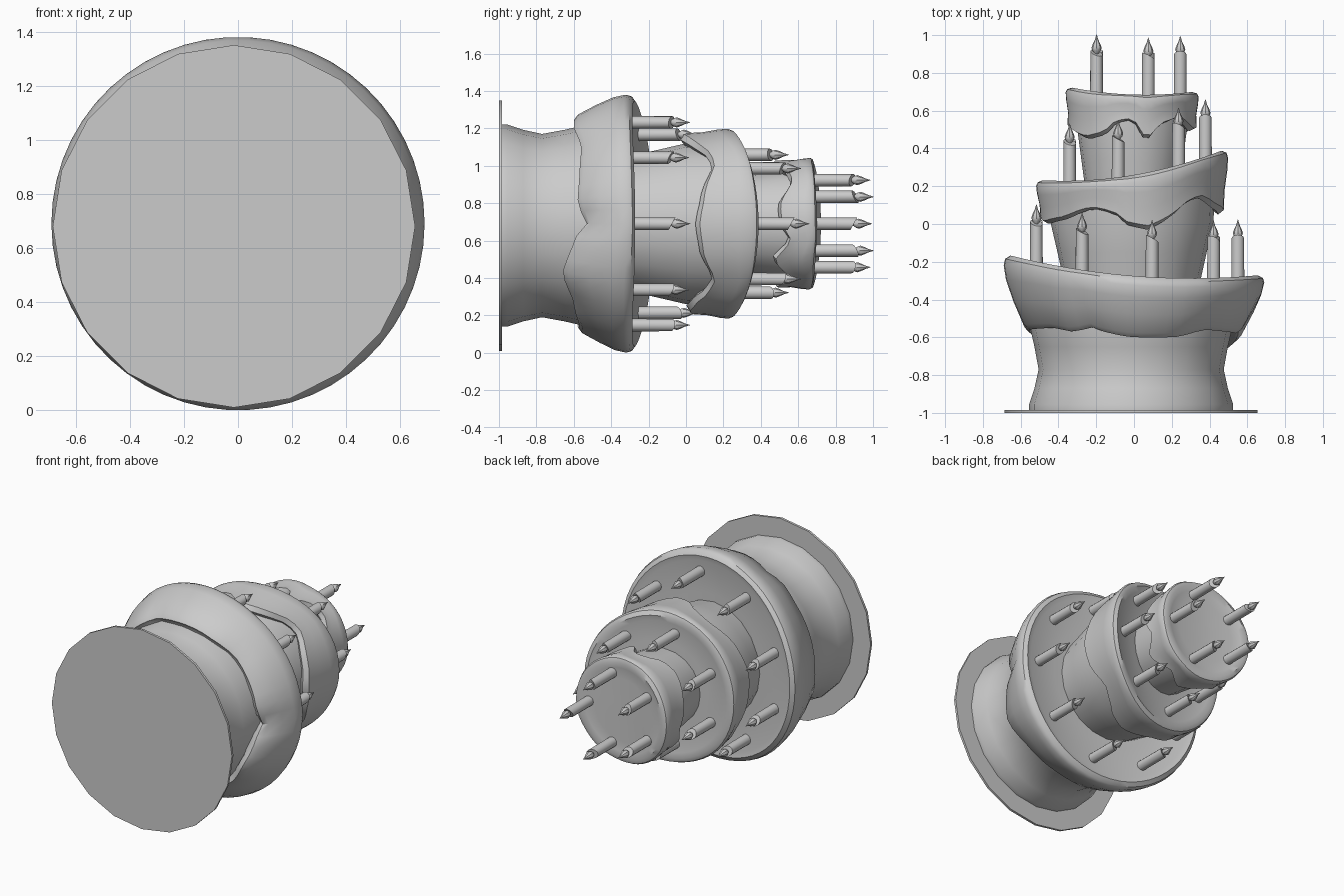
import bpy, bmesh, math

if "Cube" in bpy.data.objects:
    bpy.data.objects.remove(bpy.data.objects["Cube"])

CZ = 0.69  # height of the cake axis, which runs along y


def loft(name, rings, sharp=40):
    """Skin closed rings of points, capping both ends."""
    bm = bmesh.new()
    vs = [[bm.verts.new(p) for p in ring] for ring in rings]
    n = len(vs[0])
    for a, b in zip(vs, vs[1:]):
        for i in range(n):
            j = (i + 1) % n
            bm.faces.new((a[i], a[j], b[j], b[i]))
    bm.faces.new(vs[0])
    bm.faces.new(vs[-1])
    bmesh.ops.recalc_face_normals(bm, faces=bm.faces)
    me = bpy.data.meshes.new(name)
    bm.to_mesh(me)
    bm.free()
    ob = bpy.data.objects.new(name, me)
    bpy.context.collection.objects.link(ob)
    bpy.ops.object.select_all(action='DESELECT')
    ob.select_set(True)
    bpy.context.view_layer.objects.active = ob
    bpy.ops.object.shade_smooth_by_angle(angle=math.radians(sharp))
    return ob


def circle(r, y, n, cx=0.0, cz=CZ, slant=0.0, slant_dir=0.0):
    ring = []
    for i in range(n):
        t = 2 * math.pi * i / n + math.pi / 2
        ring.append((cx + r * math.cos(t), y + slant * math.cos(t - slant_dir),
                     cz + r * math.sin(t)))
    return ring


def turned(name, profile, n, cx=0.0, cz=CZ):
    return loft(name, [circle(r, y, n, cx, cz) for y, r in profile])


def wave(points, deg):
    """Smooth periodic interpolation of (angle, y) points."""
    pts = sorted((a % 360, y) for a, y in points)
    pts = [(pts[-1][0] - 360, pts[-1][1])] + pts + [(pts[0][0] + 360, pts[0][1])]
    for (a0, y0), (a1, y1) in zip(pts, pts[1:]):
        if a0 <= deg <= a1:
            s = (deg - a0) / (a1 - a0)
            s = 0.5 * s + 0.25 * (1 - math.cos(math.pi * s))
            return y0 + (y1 - y0) * s


def icing(name, top, drips, r_low, r_max, cx, n=54):
    """Puffy icing cap: wavy lower edge, tilted curved top."""
    d = r_max - r_low
    # (radius, fraction from lower edge to top, extra y)
    prof = [(r_low - 0.05, 0, 0.03), (r_low - 0.01, 0, 0.0), (r_low + 0.02, 0.07, 0),
            (r_low + 0.58 * d, 0.38, 0), (r_low + 0.9 * d, 0.66, 0),
            (r_max, 0.85, 0), (r_max - 0.008, 0.94, 0), (r_max - 0.035, 1, 0),
            (r_max - 0.07, 1, -0.008), (r_max * 0.6, 1, -0.008), (r_max * 0.2, 1, -0.008)]
    rings = []
    for r, f, dy in prof:
        ring = []
        for i in range(n):
            deg = 360 * i / n
            x = cx + r * math.cos(math.radians(deg))
            z = CZ + r * math.sin(math.radians(deg))
            low = wave(drips, deg)
            ring.append((x, low + (top(x) - low) * f + dy, z))
        rings.append(ring)
    return loft(name, rings)


def candles(prefix, count, radius, top):
    for k in range(count):
        a = 2 * math.pi * k / count
        x, z = radius * math.cos(a), CZ + radius * math.sin(a)
        y = top(x)
        loft(f"{prefix}_candle_{k + 1}",
             [circle(0.034, y - 0.04, 12, x, z),
              circle(0.033, y + 0.205, 12, x, z, 0.018, a + math.pi / 2)])
        turned(f"{prefix}_flame_{k + 1}",
               [(y + 0.2, 0.01), (y + 0.217, 0.022), (y + 0.232, 0.027),
                (y + 0.252, 0.02), (y + 0.275, 0.009), (y + 0.303, 0.001)], 8, x, z)


# Plate
turned("plate", [(-1.0, 0.67), (-0.984, 0.67)], 20, -0.015, 0.68)

# Cake tiers
turned("bottom_tier", [(-0.985, 0.54), (-0.955, 0.54), (-0.87, 0.512), (-0.77, 0.49),
                       (-0.65, 0.512), (-0.55, 0.535), (-0.4, 0.54)], 20, -0.015, 0.68)
turned("middle_tier", [(-0.33, 0.355), (-0.15, 0.395), (0.0, 0.43), (0.2, 0.44)], 20, -0.01)
turned("top_tier", [(0.2, 0.25), (0.35, 0.27), (0.5, 0.29), (0.62, 0.295)], 20, -0.01)


# Tilted, dished icing tops
def top1(x): return -0.275 - 0.08 * x + 0.13 * x * x
def top2(x): return 0.26 + 0.17 * x + 0.23 * x * x
def top3(x): return 0.685 - 0.03 * x + 0.25 * x * x


# Icing with drips given as (angle, y)
icing("bottom_icing", top1,
      [(0, -.53), (11, -.58), (28, -.57), (47, -.56), (68, -.6), (90, -.6), (104, -.58),
       (112, -.545), (125, -.57), (140, -.55), (180, -.56), (205, -.61), (235, -.55),
       (260, -.58), (283, -.57), (310, -.6), (332, -.66), (351, -.6)], 0.565, 0.69, 0)
icing("middle_icing", top2,
      [(0, .05), (20, .08), (42, .14), (55, .1), (64, .03), (80, -.03), (92, -.01),
       (103, .06), (116, .08), (143, .02), (165, 0), (185, .03), (210, .08), (235, 0),
       (260, .05), (285, 0), (297, .03), (312, .11), (321, .14), (342, .07)],
      0.465, 0.508, -0.01)
icing("top_icing", top3,
      [(0, .5), (17, .49), (43, .56), (61, .53), (77, .44), (90, .55), (103, .54),
       (118, .47), (135, .45), (170, .5), (195, .54), (220, .46), (250, .55), (280, .47),
       (300, .55), (325, .46), (345, .55)], 0.322, 0.352, -0.01)

# Candle rings
candles("bottom", 9, 0.55, top1)
candles("middle", 7, 0.378, top2)
candles("top", 5, 0.245, top3)
